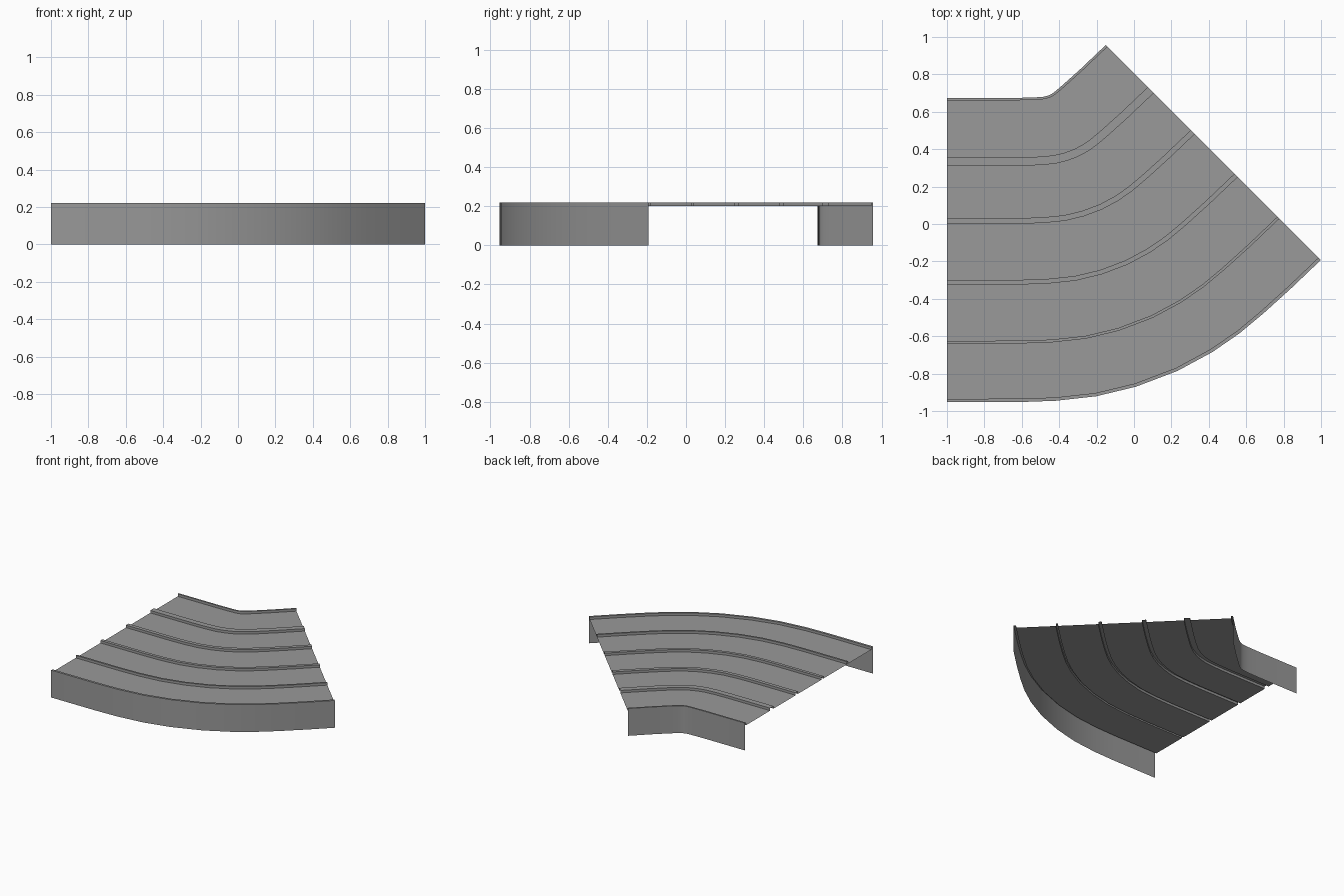
import bpy, bmesh
from math import sin, cos, radians
from mathutils import Vector

if "Cube" in bpy.data.objects:
    bpy.data.objects.remove(bpy.data.objects["Cube"])

# One grey for everything
grey = bpy.data.materials.new("grey")
grey.use_nodes = True
colour = (0.32, 0.32, 0.32, 1)
grey.diffuse_color = colour
grey.node_tree.nodes["Principled BSDF"].inputs["Base Color"].default_value = colour

WIDTH = 1.626
DECK, TOP = 0.20, 0.22

# Path of the inner edge: heading in degrees, x, y
PATH = [(0, -1, .673), (1, -.63, .674), (4, -.53, .677), (10, -.485, .68),
        (17, -.465, .685), (25, -.455, .688), (32, -.443, .694),
        (37.5, -.425, .706), (41.5, -.385, .74), (44, -.29, .825), (45, -.151, .957)]


def sweep(name, profile):
    """Sweep an open profile of (distance from inner edge, height) along the path."""
    bm = bmesh.new()
    rows = []
    for heading, x, y in PATH:
        a = radians(heading)
        rows.append([bm.verts.new(Vector((x + d * sin(a), y - d * cos(a), z)))
                     for d, z in profile])
    for r, s in zip(rows, rows[1:]):
        for j in range(len(profile) - 1):
            bm.faces.new((r[j], s[j], s[j + 1], r[j + 1]))
    mesh = bpy.data.meshes.new(name)
    bm.to_mesh(mesh)
    bm.free()
    mesh.materials.append(grey)
    obj = bpy.data.objects.new(name, mesh)
    bpy.context.collection.objects.link(obj)
    bpy.ops.object.select_all(action='DESELECT')
    obj.select_set(True)
    bpy.context.view_layer.objects.active = obj
    bpy.ops.object.shade_smooth_by_angle(angle=radians(30))


# Side skirts, each with a narrow raised lip
LIP_OUT, LIP_IN = WIDTH - 0.018, 0.013
sweep("outer_skirt", [(WIDTH, 0), (WIDTH, TOP), (LIP_OUT, TOP), (LIP_OUT, DECK)])
sweep("inner_skirt", [(LIP_IN, DECK), (LIP_IN, TOP), (0, TOP), (0, 0)])

# Raised hollow ridges, with flat deck lanes between them
ridges = [(1.313, 1.298), (.998, .973), (.673, .643), (.363, .318)]
start = LIP_OUT
for i, (a, b) in enumerate(ridges, 1):
    sweep(f"deck_lane_{i}", [(start, DECK), (a, DECK)])
    sweep(f"ridge_{i}", [(a, DECK), (a, TOP), (b, TOP), (b, DECK)])
    start = b
sweep("deck_lane_5", [(start, DECK), (LIP_IN, DECK)])
